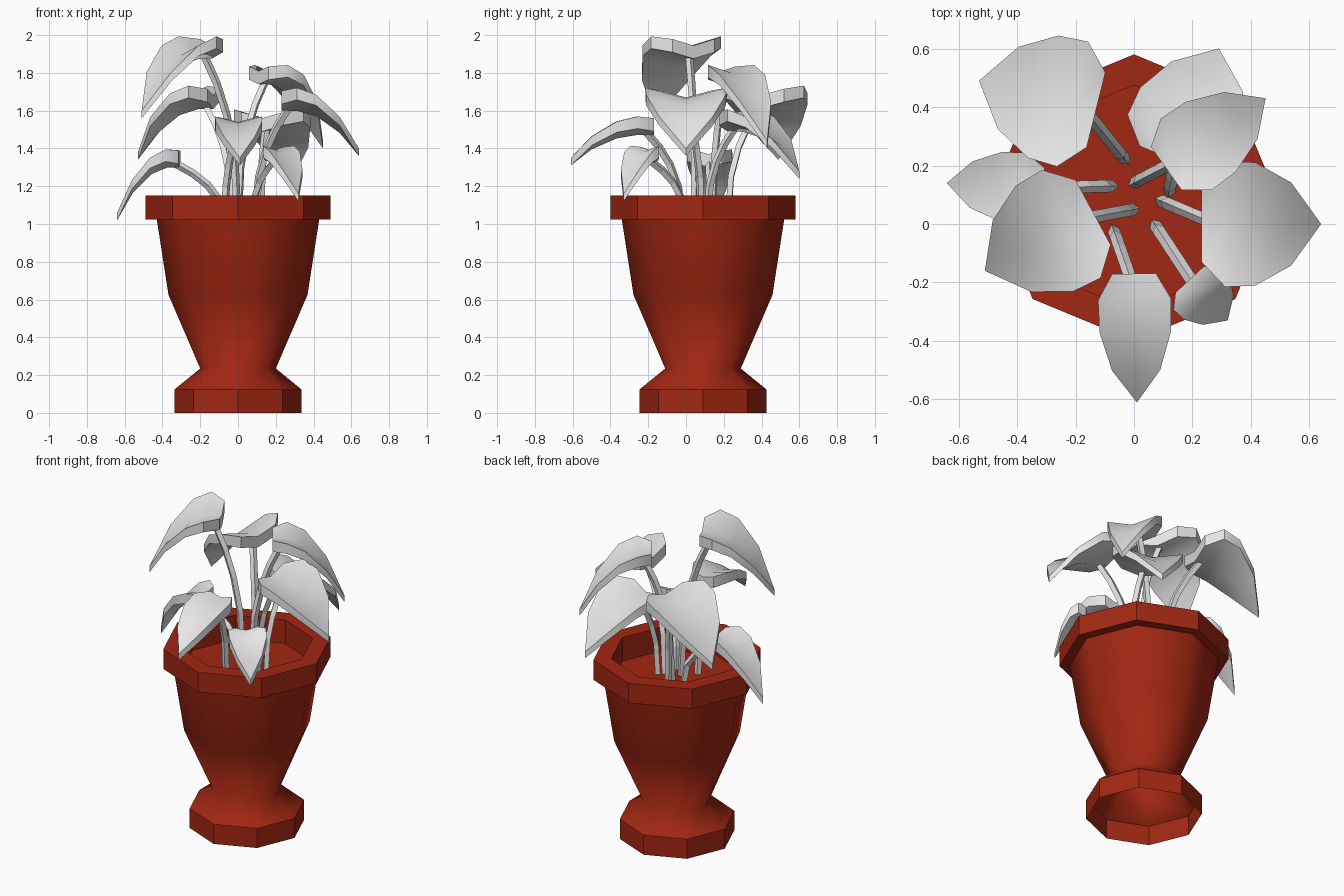
import bpy
import bmesh
import math
from mathutils import Vector

cube = bpy.data.objects.get("Cube")
if cube:
    bpy.data.objects.remove(cube, do_unlink=True)


def make_material(name, color):
    mat = bpy.data.materials.new(name)
    mat.use_nodes = True
    mat.diffuse_color = color
    bsdf = mat.node_tree.nodes["Principled BSDF"]
    bsdf.inputs["Base Color"].default_value = color
    bsdf.inputs["Roughness"].default_value = 0.8
    return mat


terracotta = make_material("terracotta red", (0.36, 0.02, 0.006, 1))
pale = make_material("pale grey", (0.8, 0.8, 0.8, 1))


def make_object(name, bm, mat):
    mesh = bpy.data.meshes.new(name)
    bm.to_mesh(mesh)
    bm.free()
    mesh.materials.append(mat)
    obj = bpy.data.objects.new(name, mesh)
    bpy.context.collection.objects.link(obj)
    return obj


def smooth_by_angle(obj, degrees):
    bpy.ops.object.select_all(action="DESELECT")
    obj.select_set(True)
    bpy.context.view_layer.objects.active = obj
    bpy.ops.object.shade_smooth_by_angle(angle=math.radians(degrees))


# Octagonal pot: (radius, height) from the open foot up, over the rim, to the soil
SIDES = 8
POT_Y = 0.09
PROFILE = [(0.335, 0), (0.335, 0.125), (0.2, 0.235), (0.368, 0.625),
           (0.43, 1.025), (0.49, 1.025), (0.49, 1.15), (0.385, 1.15), (0.385, 1.0)]
BODY_BANDS = (1, 2, 3)


def build_pot():
    bm = bmesh.new()
    rings = []
    for radius, z in PROFILE:
        angles = [math.tau * k / SIDES for k in range(SIDES)]
        rings.append([bm.verts.new((radius * math.cos(a), POT_Y + radius * math.sin(a), z))
                      for a in angles])
    for band, (low, high) in enumerate(zip(rings, rings[1:])):
        for k in range(SIDES):
            n = (k + 1) % SIDES
            face = bm.faces.new((low[k], low[n], high[n], high[k]))
            face.smooth = band in BODY_BANDS
    bm.faces.new(rings[-1])
    # keep the foot and rim crisp against the smooth body
    for edge in bm.edges:
        if len({f.smooth for f in edge.link_faces}) > 1:
            edge.smooth = False
    make_object("pot", bm, terracotta)


# Leaf outline: (distance along the leaf, relative half width)
OUTLINE = [(0, 0.6), (0.2, 1), (0.45, 0.98), (0.75, 0.66)]


def build_leaf(name, base, tip, half):
    base, tip = Vector(base), Vector(tip)
    span = tip - base
    side = Vector((-span.y, span.x, 0)).normalized()

    def point(t, w):
        p = base + span * t + side * (w * half)
        p.z = base.z + span.z * t ** 2.3 + 0.27 * abs(w) * half
        return p

    bm = bmesh.new()
    layers = []
    for bottom in (False, True):
        def add(t, w):
            drop = (0.07 - 0.03 * t) if bottom else 0
            return bm.verts.new(point(t, w) - Vector((0, 0, drop)))

        rows = [[add(t, -w), add(t, 0), add(t, w)] for t, w in OUTLINE]
        end = add(1, 0)
        for a, b in zip(rows, rows[1:]):
            for k in (0, 1):
                bm.faces.new((a[k], a[k + 1], b[k + 1], b[k]))
        for k in (0, 1):
            bm.faces.new((rows[-1][k], rows[-1][k + 1], end))
        loop = [r[0] for r in rows] + [end] + [r[2] for r in reversed(rows)] + [rows[0][1]]
        layers.append(loop)
    # edge band joining the upper and lower skins
    top, low = layers
    for k in range(len(top)):
        n = (k + 1) % len(top)
        bm.faces.new((top[k], top[n], low[n], low[k]))
    bmesh.ops.recalc_face_normals(bm, faces=bm.faces)
    smooth_by_angle(make_object(name, bm, pale), 38)


# Stem: square-section stalk, upright at the root and bending out to the leaf
def build_stem(name, root, base, tip):
    base, tip = Vector(base), Vector(tip)
    foot = Vector((*root, 0.98))
    end = base + (tip - base) * 0.12
    end.z = base.z - 0.04
    path = []
    for t in (0, 0.35, 0.6, 0.8, 1):
        p = foot.lerp(end, t ** 2.2)
        p.z = foot.z + (end.z - foot.z) * t ** 0.85
        path.append(p)
    curve = bpy.data.curves.new(name, "CURVE")
    curve.dimensions = "3D"
    curve.bevel_depth = 0.021
    curve.bevel_resolution = 0
    curve.use_fill_caps = True
    spline = curve.splines.new("POLY")
    spline.points.add(len(path) - 1)
    for sp, p in zip(spline.points, path):
        sp.co = (*p, 1)
    spline.use_smooth = False
    curve.materials.append(pale)
    obj = bpy.data.objects.new(name, curve)
    bpy.context.collection.objects.link(obj)
    bpy.ops.object.select_all(action="DESELECT")
    obj.select_set(True)
    bpy.context.view_layer.objects.active = obj
    bpy.ops.object.convert(target="MESH")


# Each plant part: stem root, leaf base, leaf tip, leaf half width
PLANT = {
    "back_right": ((-0.03, 0.22), (-0.13, 0.39, 1.68), (-0.53, 0.49, 1.38), 0.22),
    "front_right": ((0.0, 0.05), (-0.14, 0.04, 1.945), (-0.51, -0.16, 1.6), 0.21),
    "side_right": ((-0.07, 0.13), (-0.31, 0.12, 1.37), (-0.64, 0.14, 1.06), 0.12),
    "front": ((-0.07, -0.02), (0.0, -0.17, 1.54), (0.01, -0.61, 1.35), 0.125),
    "front_left": ((0.07, 0.0), (0.19, -0.19, 1.39), (0.32, -0.33, 1.16), 0.11),
    "side_left": ((0.09, 0.08), (0.23, 0.0, 1.67), (0.64, 0.0, 1.4), 0.215),
    "back_left": ((0.12, 0.11), (0.13, 0.22, 1.56), (0.29, 0.6, 1.28), 0.2),
    "upper_back_left": ((0.0, 0.14), (0.11, 0.19, 1.81), (0.45, 0.43, 1.44), 0.15),
}

build_pot()
for place, (root, base, tip, half) in PLANT.items():
    build_leaf(place + "_leaf", base, tip, half)
    build_stem(place + "_stem", root, base, tip)
